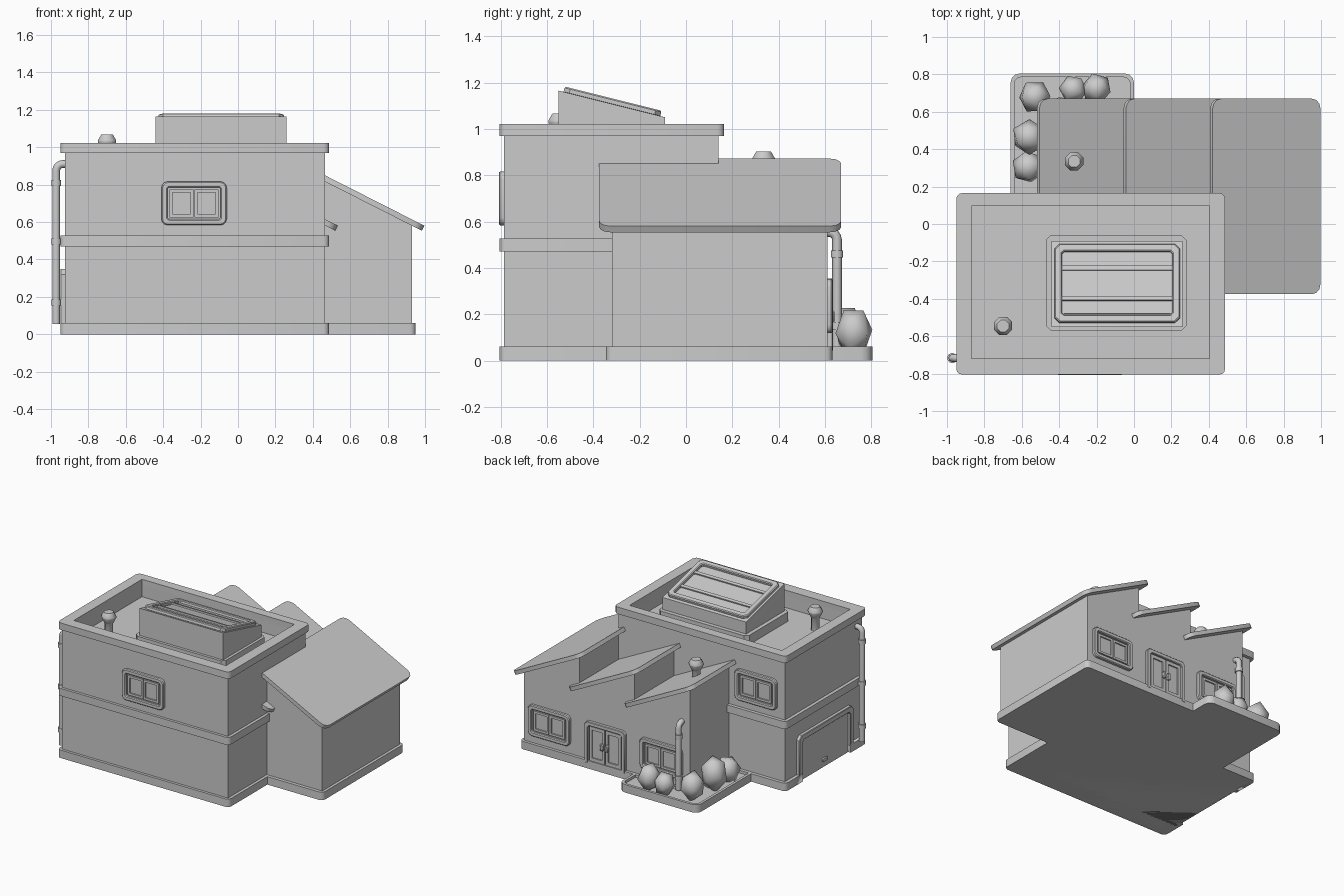
import bpy, bmesh, math
from mathutils import Matrix, Vector

if "Cube" in bpy.data.objects:
    bpy.data.objects.remove(bpy.data.objects["Cube"])


def finish(name, bm, mat=None, bevel=0.0, angle=35):
    if mat is not None:
        bmesh.ops.transform(bm, matrix=mat, verts=bm.verts)
    bmesh.ops.recalc_face_normals(bm, faces=bm.faces)
    me = bpy.data.meshes.new(name)
    bm.to_mesh(me)
    bm.free()
    ob = bpy.data.objects.new(name, me)
    bpy.context.collection.objects.link(ob)
    bpy.ops.object.select_all(action='DESELECT')
    ob.select_set(True)
    bpy.context.view_layer.objects.active = ob
    bpy.ops.object.shade_smooth_by_angle(angle=math.radians(angle))
    if bevel:
        m = ob.modifiers.new("bevel", 'BEVEL')
        m.width, m.segments = bevel, 1
        m.limit_method, m.angle_limit = 'ANGLE', math.radians(50)
    return ob


def rect(x0, x1, y0, y1, r=0.0, n=3):
    if r == 0:
        return [(x0, y0), (x1, y0), (x1, y1), (x0, y1)]
    pts = []
    for i, (cx, cy) in enumerate([(x0+r, y0+r), (x1-r, y0+r), (x1-r, y1-r), (x0+r, y1-r)]):
        for k in range(n + 1):
            a = math.pi * (1 + i / 2 + k / n / 2)
            pts.append((cx + r * math.cos(a), cy + r * math.sin(a)))
    return pts


def prism(name, outer, z0, z1, inner=None, mat=None, bevel=0.0):
    """Extrude an outline; with an inner outline of equal length it becomes a ring."""
    bm = bmesh.new()
    n = len(outer)
    loop = lambda pts, z: [bm.verts.new((p[0], p[1], z)) for p in pts]

    def band(a, b):
        for i in range(n):
            bm.faces.new((a[i], a[(i+1) % n], b[(i+1) % n], b[i]))
    ob, ot = loop(outer, z0), loop(outer, z1)
    band(ob, ot)
    if inner:
        ib, it = loop(inner, z0), loop(inner, z1)
        band(ot, it)
        band(it, ib)
        band(ib, ob)
    else:
        bm.faces.new(ob)
        bm.faces.new(ot)
    return finish(name, bm, mat, bevel)


def wall(u, w, origin):
    """Frame with u along a wall, v up and w pointing out."""
    m = Matrix((u, (0, 0, 1), w)).transposed().to_4x4()
    m.translation = Vector(origin)
    return m


front = lambda x, z: wall((1, 0, 0), (0, -1, 0), (x, -0.785, z))
back = lambda x, y, z: wall((-1, 0, 0), (0, 1, 0), (x, y, z))
left = wall((0, -1, 0), (-1, 0, 0), (-0.925, -0.325, 0))

# Main block: walls, plinth, middle band, parapet
prism("main_walls", rect(-0.925, 0.465, -0.785, 0.14), 0, 0.89)
prism("parapet_wall", rect(-0.925, 0.465, -0.785, 0.14), 0.89, 0.98, rect(-0.87, 0.405, -0.72, 0.095))
trim = rect(-0.95, 0.487, -0.805, 0.165, 0.03)
plinth = prism("main_plinth", trim, 0, 0.06)
prism("middle_band", trim, 0.47, 0.527)
prism("parapet_cap", trim, 0.97, 1.022, rect(-0.87, 0.405, -0.72, 0.095, 0.001))

# Gap in the plinth for the garage door
cutter = prism("garage_cutter", rect(-1.1, -0.922, -0.61, -0.04), -0.1, 0.2)
cutter.hide_render = True
cutter.hide_set(True)
cut = plinth.modifiers.new("gap", 'BOOLEAN')
cut.operation, cut.object, cut.solver = 'DIFFERENCE', cutter, 'EXACT'

# Wing: sawtooth walls, plinth and three sloped roof slabs
X0, STEP, SLOPE = -0.46, 0.463, 0.507
prof = [(X0, 0)]
for i in range(3):
    prof += [(X0 + i * STEP, 0.835), (X0 + (i + 1) * STEP, 0.835 - SLOPE * STEP)]
prof.append((X0 + 3 * STEP, 0))
to_y = Matrix(((1, 0, 0, 0), (0, 0, 1, 0), (0, 1, 0, 0), (0, 0, 0, 1)))
prism("wing_walls", prof, -0.32, 0.61, mat=to_y)
prism("wing_plinth", rect(-0.475, 0.95, -0.345, 0.632, 0.03), 0, 0.06)
tilt = math.atan(SLOPE)
for i in range(3):
    m = Matrix.Translation((X0 - 0.045 + i * STEP, 0, 0.872)) @ Matrix.Rotation(tilt, 4, 'Y')
    prism("wing_roof_slab", rect(0, 0.645, -0.375, 0.67, 0.05), -0.03, 0, mat=m)

# Skylight: curb, sloped box, framed glass with bars
prism("skylight_curb", rect(-0.47, 0.28, -0.57, -0.06, 0.025, 1), 0.88, 0.96)
side = [(-0.55, 0.89), (-0.09, 0.89), (-0.09, 1.05), (-0.55, 1.165)]
to_x = Matrix(((0, 0, 1, 0), (1, 0, 0, 0), (0, 1, 0, 0), (0, 0, 0, 1)))
prism("skylight_box", side, -0.44, 0.26, mat=to_x)
sky = Matrix.Translation((-0.09, -0.32, 1.1075)) @ Matrix.Rotation(-math.atan(0.25), 4, 'X')
prism("skylight_frame", rect(-0.335, 0.335, -0.215, 0.215, 0.025, 1), -0.005, 0.024,
      rect(-0.295, 0.295, -0.175, 0.175, 0.012, 1), sky, 0.006)
for v in (-0.082, 0.085):
    prism("skylight_bar", rect(-0.3, 0.3, v - 0.012, v + 0.012), -0.005, 0.016, mat=sky)
for a, b in ((-0.165, -0.095), (-0.07, 0.073), (0.097, 0.165)):
    prism("skylight_pane", rect(-0.285, 0.285, a, b), -0.005, 0.006, mat=sky)


# Windows: stepped frame with two sashes
def window(m):
    prism("window_frame", rect(-0.175, 0.175, -0.117, 0.117, 0.035), -0.01, 0.023,
          rect(-0.142, 0.142, -0.085, 0.085, 0.012), m, 0.006)
    prism("window_back", rect(-0.145, 0.145, -0.088, 0.088), -0.01, 0.004, mat=m)
    for s in (-1, 1):
        c = s * 0.066
        prism("window_sash", rect(c - 0.064, c + 0.064, -0.075, 0.075), -0.01, 0.014,
              rect(c - 0.048, c + 0.048, -0.058, 0.058), m)


window(front(-0.235, 0.70))
window(back(-0.69, 0.14, 0.70))
window(back(0.71, 0.61, 0.235))
window(back(-0.225, 0.61, 0.235))


# Inverted U surround for doors
def surround(name, half, top, v0, t, c, depth, m):
    h, k = half - t, top - t
    e = c * 0.6
    pts = [(-half, v0), (-half, top - c), (-half + c, top), (half - c, top), (half, top - c), (half, v0),
           (h, v0), (h, k - e), (h - e, k), (-h + e, k), (-h, k - e), (-h, v0)]
    prism(name, pts, -0.01, depth, mat=m, bevel=0.004)


# Double entrance door
door = back(0.24, 0.61, 0)
surround("door_surround", 0.17, 0.355, 0.04, 0.03, 0.022, 0.024, door)
for s in (-1, 1):
    c = s * 0.068
    prism("door_leaf", rect(c - 0.064, c + 0.064, 0.055, 0.32), -0.01, 0.015,
          rect(c - 0.042, c + 0.042, 0.085, 0.295), door)
    prism("door_panel", rect(c - 0.05, c + 0.05, 0.07, 0.31), -0.01, 0.005, mat=door)
    prism("door_handle", rect(s * 0.02 - 0.013, s * 0.02 + 0.013, 0.165, 0.215), 0.01, 0.032, mat=door, bevel=0.005)

# Garage door on the left wall
surround("garage_surround", 0.325, 0.35, 0, 0.04, 0.03, 0.025, left)
prism("garage_panel", rect(-0.29, 0.29, 0, 0.315), -0.01, 0.005, mat=left)
prism("garage_handle", rect(-0.03, 0.03, 0.045, 0.07, 0.01, 2), 0, 0.016, mat=left)


# Turned parts: roof vents and pipe clamps
def turned(name, prof, loc, sides=8, angle=40):
    bm = bmesh.new()
    rings = [[bm.verts.new((r * math.cos(2 * math.pi * (k + .5) / sides),
                            r * math.sin(2 * math.pi * (k + .5) / sides), z)) for k in range(sides)]
             for r, z in prof]
    for a, b in zip(rings, rings[1:]):
        for k in range(sides):
            bm.faces.new((a[k], a[(k+1) % sides], b[(k+1) % sides], b[k]))
    bm.faces.new(rings[0])
    bm.faces.new(rings[-1])
    return finish(name, bm, Matrix.Translation(loc), angle=angle)


vent = [(0.03, -0.2), (0.03, -0.085), (0.036, -0.075), (0.053, -0.04), (0.053, -0.03), (0.034, 0)]
turned("roof_vent", vent, (-0.70, -0.545, 1.067), angle=50)
turned("roof_vent", vent, (-0.32, 0.335, 0.903), angle=50)


# Drain pipes: upright with an elbow into the wall, plus clamps
def pipe(x, y, top, d, reach, clamps):
    r = 0.035
    pts = [(x, y, 0.055)]
    for k in range(5):
        a = math.pi / 2 * k / 4
        o = r * (1 - math.cos(a))
        pts.append((x + d[0] * o, y + d[1] * o, top - r + r * math.sin(a)))
    pts.append((x + d[0] * reach, y + d[1] * reach, top))
    cu = bpy.data.curves.new("drain_pipe", 'CURVE')
    cu.dimensions, cu.bevel_depth, cu.bevel_resolution = '3D', 0.021, 2
    cu.use_fill_caps = True
    sp = cu.splines.new('POLY')
    sp.points.add(len(pts) - 1)
    for p, c in zip(sp.points, pts):
        p.co = (*c, 1)
    ob = bpy.data.objects.new("drain_pipe", cu)
    bpy.context.collection.objects.link(ob)
    bpy.ops.object.select_all(action='DESELECT')
    ob.select_set(True)
    bpy.context.view_layer.objects.active = ob
    bpy.ops.object.convert(target='MESH')
    bpy.ops.object.shade_smooth_by_angle(angle=math.radians(50))
    for z in clamps:
        turned("pipe_clamp", [(0.027, -0.016), (0.027, 0.016)], (x, y, z), 12)


pipe(-0.972, -0.717, 0.91, (1, 0), 0.06, (0.17, 0.495, 0.81))
pipe(-0.395, 0.652, 0.555, (0, 1 * -1), 0.055, (0.15, 0.46))

# Planter with rim and faceted bushes
prism("planter_rim", rect(-0.66, 0.0, 0.1, 0.805, 0.05), 0, 0.06, rect(-0.64, -0.02, 0.12, 0.785, 0.035))
prism("planter_soil", rect(-0.65, -0.01, 0.11, 0.795, 0.04), 0, 0.04)
bushes = [(-0.53, 0.68, 0.09, 0.20, 0.3), (-0.325, 0.72, 0.078, 0.155, 1.2), (-0.2, 0.725, 0.083, 0.19, 0.0),
          (-0.56, 0.465, 0.096, 0.235, 0.8), (-0.565, 0.305, 0.09, 0.18, 2.0)]
for x, y, r, h, a in bushes:
    bm = bmesh.new()
    bmesh.ops.create_icosphere(bm, subdivisions=1, radius=1)
    m = (Matrix.Translation((x, y, 0.03 + h / 2)) @ Matrix.Rotation(a, 4, 'Z')
         @ Matrix.Diagonal((r, r, h * 0.58, 1)) @ Matrix.Rotation(math.radians(31.7), 4, 'X'))
    finish("bush", bm, m, angle=60)
